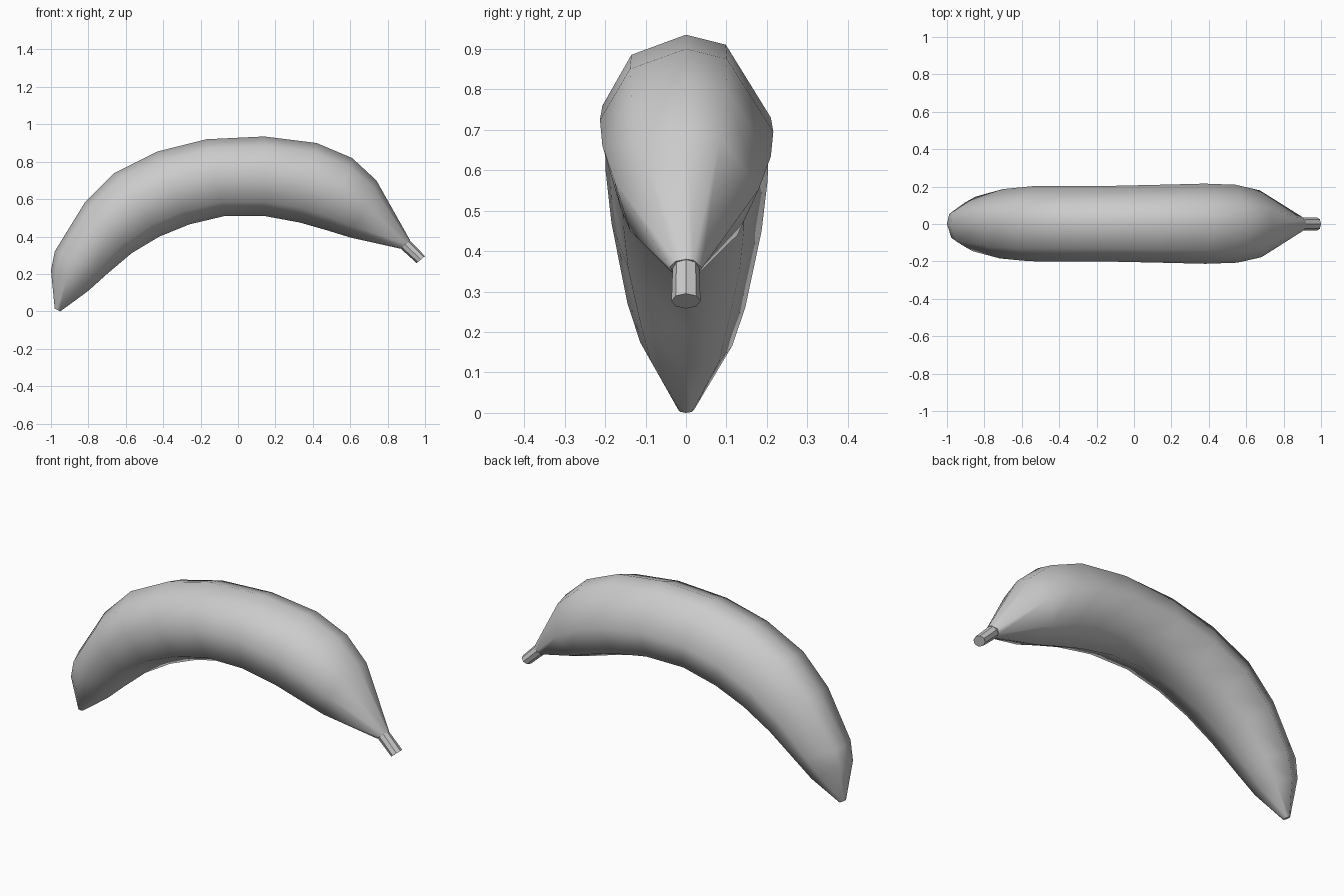
import bpy, bmesh
from math import sin, cos, radians
from mathutils import Vector

if "Cube" in bpy.data.objects:
    bpy.data.objects.remove(bpy.data.objects["Cube"])

# Slightly uneven eight-sided section, degrees from the outer ridge toward +y
BODY_ANGLES = [0, 28, 88, 135, 180, 230, 280, 320]
STEM_ANGLES = [i * 45 for i in range(8)]


def loft(name, rings, angles, smooth):
    """Loft rings given as (outer x, outer z, inner x, inner z, half width)."""
    bm = bmesh.new()
    loops = []
    for ox, oz, ix, iz, w in rings:
        outer, inner = Vector((ox, 0, oz)), Vector((ix, 0, iz))
        mid, up = (outer + inner) / 2, (outer - inner) / 2
        loops.append([bm.verts.new(mid + up * cos(radians(a))
                                   + Vector((0, w * sin(radians(a)), 0)))
                      for a in angles])
    n = len(angles)
    for a, b in zip(loops, loops[1:]):
        for i in range(n):
            j = (i + 1) % n
            bm.faces.new((a[i], a[j], b[j], b[i])).smooth = smooth
    bm.faces.new(loops[0])
    bm.faces.new(loops[-1][::-1])
    bmesh.ops.recalc_face_normals(bm, faces=bm.faces)
    mesh = bpy.data.meshes.new(name)
    bm.to_mesh(mesh)
    bm.free()
    obj = bpy.data.objects.new(name, mesh)
    bpy.context.collection.objects.link(obj)
    return obj


# Curved fruit body, blossom tip to neck
loft("banana_body", [
    (-0.98, 0.015, -0.95, 0.0, 0.02),
    (-1.0, 0.22, -0.80, 0.11, 0.115),
    (-0.98, 0.32, -0.70, 0.20, 0.147),
    (-0.82, 0.58, -0.57, 0.31, 0.187),
    (-0.66, 0.74, -0.42, 0.40, 0.202),
    (-0.43, 0.855, -0.26, 0.465, 0.204),
    (-0.17, 0.92, -0.07, 0.51, 0.204),
    (0.14, 0.935, 0.14, 0.51, 0.21),
    (0.42, 0.90, 0.33, 0.475, 0.216),
    (0.61, 0.82, 0.47, 0.435, 0.21),
    (0.74, 0.70, 0.60, 0.395, 0.18),
    (0.92, 0.38, 0.87, 0.335, 0.04),
], BODY_ANGLES, True)

# Short faceted stem
loft("stem", [
    (0.915, 0.383, 0.868, 0.337, 0.033),
    (1.0, 0.295, 0.955, 0.258, 0.036),
], STEM_ANGLES, False)
